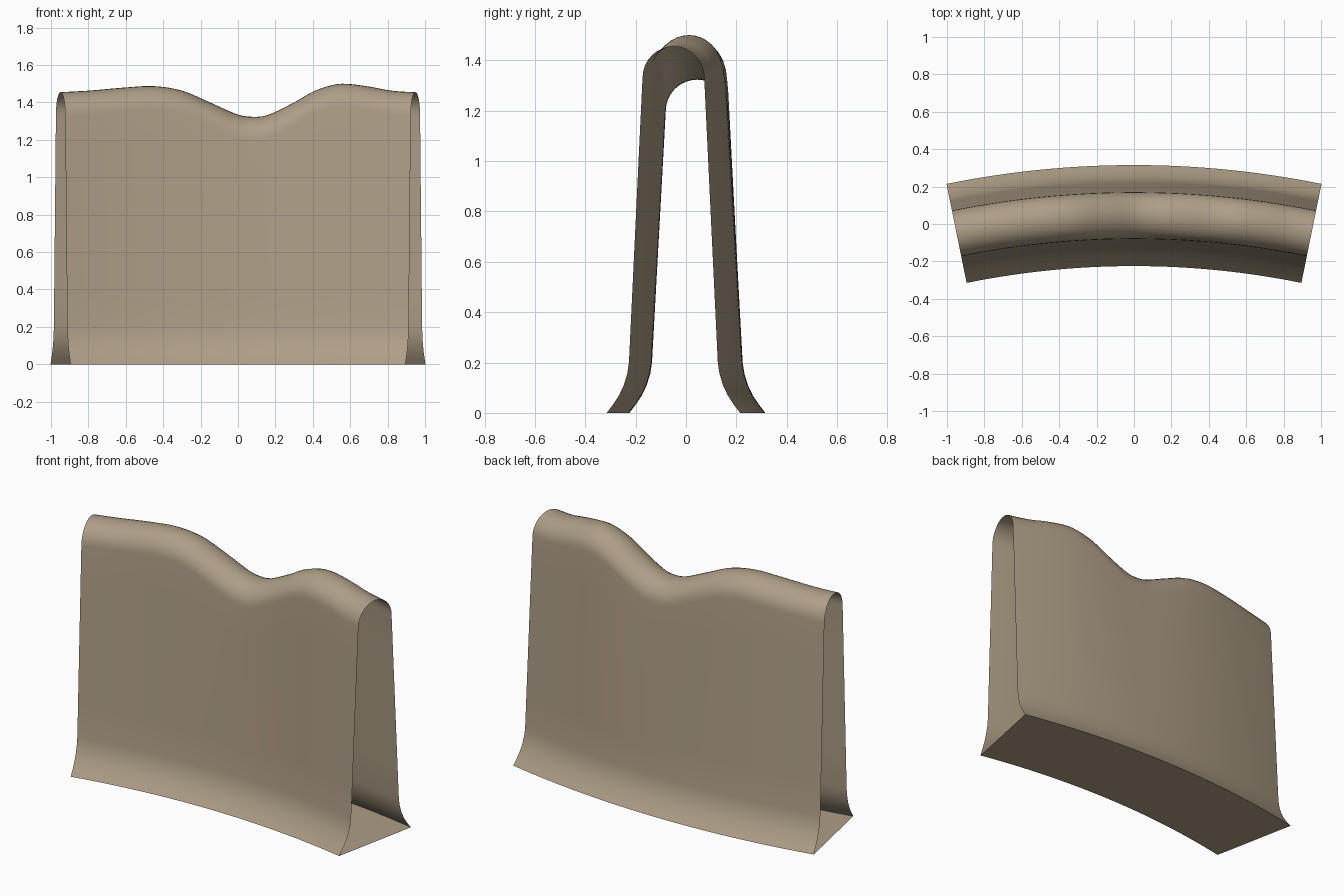
import bpy, bmesh, math

if "Cube" in bpy.data.objects:
    bpy.data.objects.remove(bpy.data.objects["Cube"])

RADIUS, CENTRE_Y, HALF_ANGLE = 4.775, -4.730, 0.2   # gentle plan curve
SHOULDER, COLS = 0.125, 72

# Ridge line: (x, height)
ridge = [(-1.1, 1.45), (-0.95, 1.455), (-0.8, 1.463), (-0.6, 1.48), (-0.45, 1.487),
         (-0.3, 1.463), (-0.15, 1.40), (0, 1.335), (0.08, 1.323), (0.16, 1.333),
         (0.3, 1.40), (0.4, 1.457), (0.5, 1.492), (0.57, 1.5), (0.7, 1.485),
         (0.82, 1.463), (0.95, 1.455), (1.1, 1.455)]


def ridge_height(x):
    """Smooth (cubic Hermite) interpolation of the ridge line."""
    x = max(-0.949, min(0.949, x))
    i = next(k for k in range(1, len(ridge) - 2) if ridge[k + 1][0] >= x)
    (xa, a), (x0, h0), (x1, h1), (xb, b) = ridge[i - 1:i + 3]
    w = x1 - x0
    t = (x - x0) / w
    m0, m1 = (h1 - a) / (x1 - xa) * w, (b - h0) / (xb - x0) * w
    return ((2*t**3 - 3*t**2 + 1) * h0 + (t**3 - 2*t**2 + t) * m0
            + (3*t**2 - 2*t**3) * h1 + (t**3 - t**2) * m1)


def section(h):
    """Cross-section (offset, z) from the front foot over the top to the back foot."""
    foot = [(0.27, 0), (0.243, 0.035), (0.22, 0.07), (0.201, 0.11), (0.187, 0.155), (0.18, 0.2)]
    top = h - SHOULDER
    wall = [(0.18 + (SHOULDER - 0.18) * t / 6, 0.2 + (top - 0.2) * t / 6) for t in range(1, 6)]
    side = foot + wall
    arch = [(-SHOULDER * math.cos(math.pi * k / 16), top + SHOULDER * math.sin(math.pi * k / 16))
            for k in range(17)]
    return [(-o, z) for o, z in side] + arch + side[::-1]


# Curved hollow wall, open at both ends
bm = bmesh.new()
columns = []
for c in range(COLS + 1):
    a = HALF_ANGLE * (2 * c / COLS - 1)
    h = ridge_height(RADIUS * math.sin(a))
    columns.append([bm.verts.new(((RADIUS + o) * math.sin(a),
                                  CENTRE_Y + (RADIUS + o) * math.cos(a), z))
                    for o, z in section(h)])
for p, q in zip(columns, columns[1:]):
    for j in range(len(p)):          # wrapping round adds the flat base
        k = (j + 1) % len(p)
        bm.faces.new((p[j], q[j], q[k], p[k]))
mesh = bpy.data.meshes.new("curved_wall")
bm.to_mesh(mesh)
bm.free()

wall = bpy.data.objects.new("curved_wall", mesh)
bpy.context.collection.objects.link(wall)
bpy.context.view_layer.objects.active = wall
wall.select_set(True)
bpy.ops.object.shade_smooth_by_angle(angle=math.radians(40))

# Warm stone colour
mat = bpy.data.materials.new("stone")
mat.diffuse_color = (0.42, 0.34, 0.24, 1)
mat.use_nodes = True
mat.node_tree.nodes["Principled BSDF"].inputs["Base Color"].default_value = mat.diffuse_color
mesh.materials.append(mat)
